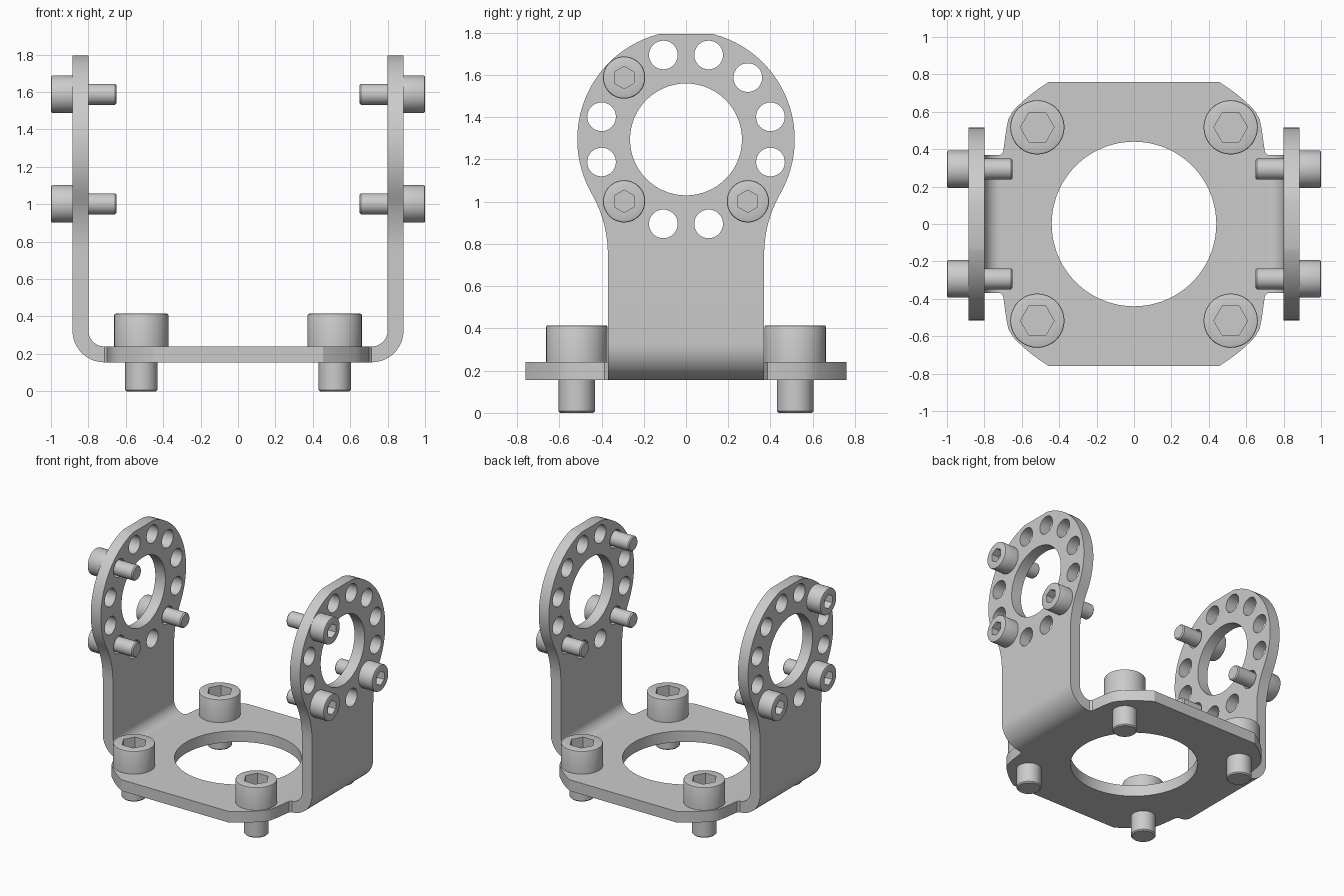
import bpy, bmesh
from math import pi, sin, cos, radians, hypot, atan2
from mathutils import Matrix

if "Cube" in bpy.data.objects:
    bpy.data.objects.remove(bpy.data.objects["Cube"])

T = 0.085            # sheet thickness
X_OUT = 0.885        # outer face of the arms
Z_BOT = 0.155        # underside of the base plate
R_OUT = 0.17         # outer bend radius
W = 0.37             # half width of the arm
BX, BZ = X_OUT - R_OUT, Z_BOT + R_OUT   # bend centre


def arc(cx, cy, r, a0, a1, n):
    return [(cx + r * cos(a0 + (a1 - a0) * i / n), cy + r * sin(a0 + (a1 - a0) * i / n))
            for i in range(n + 1)]


def circle(cx, cy, r, n=32):
    return arc(cx, cy, r, 0, 2 * pi, n)[:-1]


def add_plate(bm, loops, matrix):
    """Filled flat outline with holes, extruded to the sheet thickness."""
    cu = bpy.data.curves.new("outline", 'CURVE')
    cu.dimensions = '2D'
    cu.fill_mode = 'BOTH'
    cu.extrude = T / 2
    for pts in loops:
        sp = cu.splines.new('POLY')
        sp.points.add(len(pts) - 1)
        for p, (u, v) in zip(sp.points, pts):
            p.co = (u, v, 0, 1)
        sp.use_cyclic_u = True
    ob = bpy.data.objects.new("outline", cu)
    bpy.context.collection.objects.link(ob)
    dg = bpy.context.evaluated_depsgraph_get()
    me = bpy.data.meshes.new_from_object(ob.evaluated_get(dg))
    me.transform(matrix)
    bm.from_mesh(me)
    bpy.data.objects.remove(ob)
    bpy.data.meshes.remove(me)


bm = bmesh.new()

# base plate: round-cornered outline with a large central hole
quad = [(BX, W), (0.70, 0.385), (0.692, 0.44), (0.684, 0.50), (0.672, 0.56)]
quad += arc(0, 0, 0.885, radians(43), radians(59.2), 8)
outline = quad + [(-x, y) for x, y in reversed(quad)]
outline += [(-x, -y) for x, y in outline]
add_plate(bm, [outline, circle(0, 0, 0.44, 96)],
          Matrix.Translation((0, 0, Z_BOT + T / 2)))

# arm outline: straight strip, concave neck, round head with a flat top
HZ, HR, NR, NZ = 1.295, 0.515, 0.58, 0.75
neck = atan2(HZ - NZ, -(W + NR))
top = atan2(0.5, hypot(0.515, 0) * 0.24)
half = [(W, BZ)] + arc(W + NR, NZ, NR, pi, neck, 10)
half += arc(0, HZ, HR, neck - pi, top, 40)[1:]
arm = half + [(-y, z) for y, z in reversed(half)]
holes = [circle(0, HZ, 0.265, 64)]
holes += [circle(0.414 * cos(a), HZ + 0.414 * sin(a), 0.068)
          for a in (radians(15 + 30 * k) for k in range(12))]

for s in (1, -1):
    m = Matrix(((0, 0, 1, s * (X_OUT - T / 2)), (1, 0, 0, 0), (0, 1, 0, 0), (0, 0, 0, 1)))
    add_plate(bm, [arm] + holes, m)
    # bend between base and arm
    rows = []
    for i in range(17):
        a = -pi / 2 + pi / 2 * i / 16
        rows.append([bm.verts.new((s * (BX + r * cos(a)), y, BZ + r * sin(a)))
                     for r, y in ((R_OUT, -W), (R_OUT, W), (R_OUT - T, W), (R_OUT - T, -W))])
    for p, q in zip(rows, rows[1:]):
        for k in range(4):
            bm.faces.new((p[k], p[k - 1], q[k - 1], q[k]))

# weld the sheet into one piece, dropping the hidden seam faces
seams = [f for f in bm.faces
         if all(abs(v.co.z - BZ) < 1e-4 for v in f.verts)
         or all(abs(abs(v.co.x) - BX) < 1e-4 for v in f.verts)]
bmesh.ops.delete(bm, geom=seams, context='FACES')
bmesh.ops.remove_doubles(bm, verts=bm.verts, dist=0.0005)
bmesh.ops.recalc_face_normals(bm, faces=bm.faces)
me = bpy.data.meshes.new("bracket")
bm.to_mesh(me)
bm.free()
bpy.context.collection.objects.link(bpy.data.objects.new("bracket", me))


def screw_mesh(name, head_r, head_h, shaft_r, length, hex_r, depth, n=48):
    """Socket-head screw, seated at z = 0 with its head upwards."""
    c = 0.008
    prof = [(shaft_r - c, -length), (shaft_r, -length + c), (shaft_r, 0), (head_r, 0),
            (head_r, head_h - c), (head_r - c * 0.3, head_h - c * 0.3), (head_r - c, head_h),
            (None, head_h), (None, head_h - depth)]
    b = bmesh.new()
    rings = []
    for r, z in prof:
        ring = []
        for i in range(n):
            a = 2 * pi * i / n
            rr = r or hex_r * cos(pi / 6) / cos(a % (pi / 3) - pi / 6)
            ring.append(b.verts.new((rr * cos(a), rr * sin(a), z)))
        rings.append(ring)
    for p, q in zip(rings, rings[1:]):
        for i in range(n):
            b.faces.new((p[i - 1], p[i], q[i], q[i - 1]))
    b.faces.new(rings[0][::-1])
    b.faces.new(rings[-1])
    bmesh.ops.recalc_face_normals(b, faces=b.faces)
    mesh = bpy.data.meshes.new(name)
    b.to_mesh(mesh)
    b.free()
    return mesh


def place(name, mesh, loc, rot=(0, 0, 0)):
    ob = bpy.data.objects.new(name, mesh.copy())
    ob.location, ob.rotation_euler = loc, rot
    bpy.context.collection.objects.link(ob)


# screws: four in the base, three in each arm
big = screw_mesh("base_screw", 0.145, 0.175, 0.086, Z_BOT + T, 0.09, 0.09)
small = screw_mesh("arm_screw", 0.1, 0.115, 0.056, 0.235, 0.053, 0.06)
for s in (1, -1):
    for y in (0.517, -0.517):
        place("base_screw", big, (s * 0.517, y, Z_BOT + T))
    for y, z in ((-0.293, 0.293), (-0.293, -0.293), (0.293, -0.293)):
        place("arm_screw", small, (s * X_OUT, y, HZ + z), (0, s * pi / 2, 0))

# smooth shading with sharp edges kept
for ob in bpy.context.scene.objects:
    ob.select_set(True)
    bpy.context.view_layer.objects.active = ob
bpy.ops.object.shade_smooth_by_angle(angle=radians(30))
